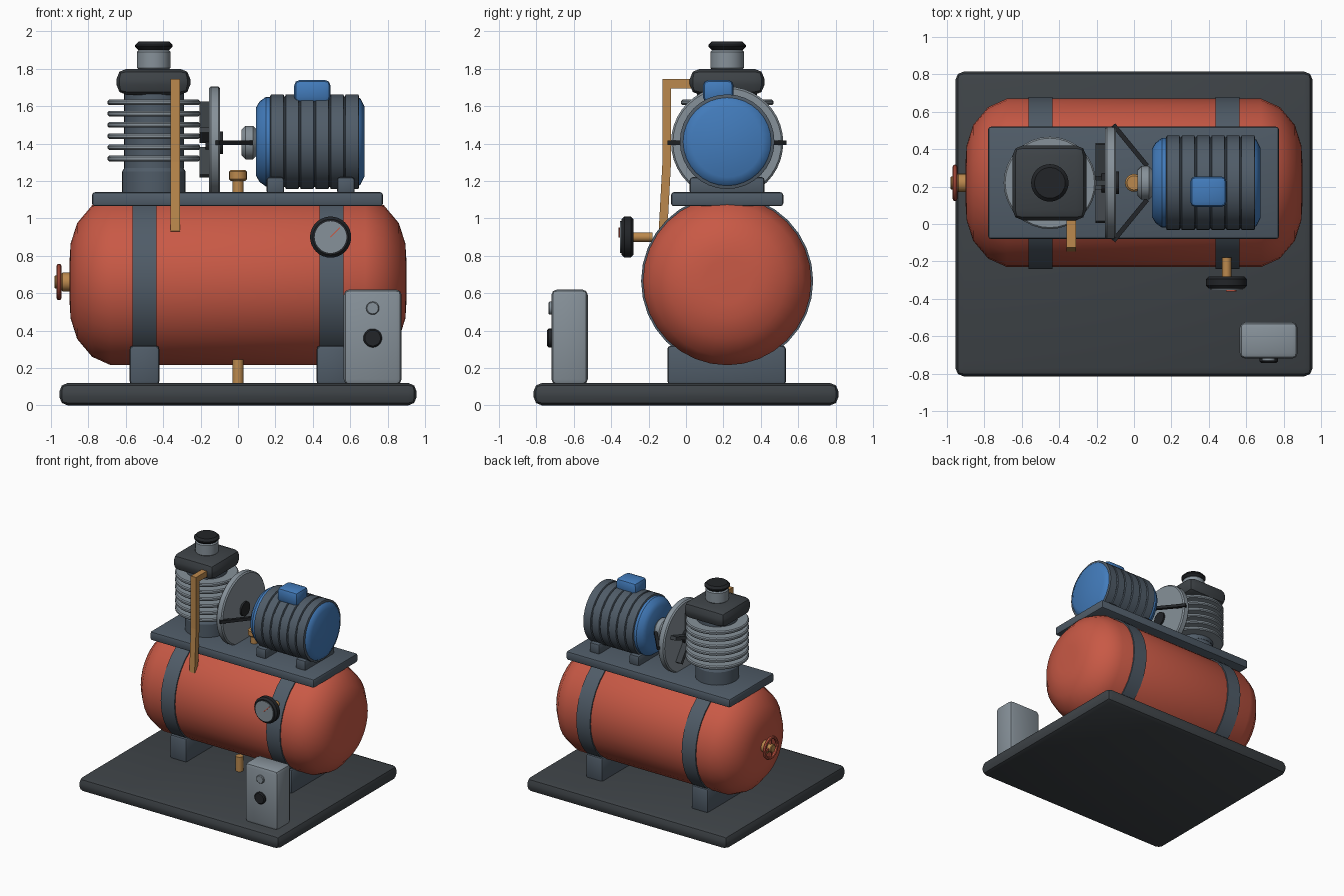
import bpy
import bmesh
from math import cos, sin, pi, radians
from mathutils import Matrix, Vector

if "Cube" in bpy.data.objects:
    bpy.data.objects.remove(bpy.data.objects["Cube"])

parts = []


def material(name, r, g, b):
    m = bpy.data.materials.new(name)
    m.use_nodes = True
    m.diffuse_color = (r, g, b, 1)
    m.node_tree.nodes["Principled BSDF"].inputs["Base Color"].default_value = (r, g, b, 1)
    return m


RED = material("tank red", 0.58, 0.10, 0.06)
SLATE = material("slate grey", 0.08, 0.107, 0.138)
DARK = material("dark grey", 0.048, 0.056, 0.063)
STEEL = material("light steel", 0.24, 0.283, 0.319)
BLUE = material("motor blue", 0.055, 0.2, 0.5)
BRASS = material("brass", 0.5, 0.25, 0.075)
BLACK = material("rubber black", 0.016, 0.018, 0.021)

AXES = {"Z": Matrix(), "X": Matrix.Rotation(pi / 2, 4, "Y"), "Y": Matrix.Rotation(-pi / 2, 4, "X")}


def finish(name, bm, mat):
    bmesh.ops.recalc_face_normals(bm, faces=bm.faces)
    mesh = bpy.data.meshes.new(name)
    bm.to_mesh(mesh)
    bm.free()
    mesh.materials.append(mat)
    obj = bpy.data.objects.new(name, mesh)
    bpy.context.collection.objects.link(obj)
    parts.append(obj)
    return obj


def box(name, x, y, z, mat, bevel=0.0, segments=2):
    """Box from (min, max) ranges with rounded edges."""
    bm = bmesh.new()
    bmesh.ops.create_cube(bm, size=1)
    size = [b - a for a, b in (x, y, z)]
    mid = [(a + b) / 2 for a, b in (x, y, z)]
    bmesh.ops.scale(bm, vec=size, verts=bm.verts)
    bmesh.ops.translate(bm, vec=mid, verts=bm.verts)
    if bevel:
        bmesh.ops.bevel(bm, geom=bm.edges[:], offset=bevel, segments=segments,
                        profile=0.5, affect="EDGES")
    return finish(name, bm, mat)


def lathe(name, profile, axis, centre, mat, sides=32):
    """Solid of revolution; profile holds (distance along axis, radius)."""
    bm = bmesh.new()
    rings = []
    for t, r in profile:
        rings.append([bm.verts.new((r * cos(2 * pi * i / sides), r * sin(2 * pi * i / sides), t))
                      for i in range(sides)])
    for a, b in zip(rings, rings[1:]):
        for i in range(sides):
            j = (i + 1) % sides
            bm.faces.new((a[i], a[j], b[j], b[i]))
    bm.faces.new(rings[0])
    bm.faces.new(rings[-1])
    bmesh.ops.transform(bm, matrix=Matrix.Translation(centre) @ AXES[axis], verts=bm.verts)
    return finish(name, bm, mat)


def disc(name, start, end, r, axis, centre, mat, chamfer=0.0, sides=32):
    """Cylinder with optional chamfered rims."""
    profile = [(start, r), (end, r)]
    if chamfer:
        profile = [(start, r - chamfer), (start + chamfer, r), (end - chamfer, r), (end, r - chamfer)]
    return lathe(name, profile, axis, centre, mat, sides)


def bar(name, p, q, width, thick, mat):
    """Rectangular bar between two points."""
    p, q = Vector(p), Vector(q)
    bm = bmesh.new()
    bmesh.ops.create_cube(bm, size=1)
    bmesh.ops.scale(bm, vec=(width, thick, (q - p).length), verts=bm.verts)
    rot = (q - p).to_track_quat("Z", "Y").to_matrix().to_4x4()
    bmesh.ops.transform(bm, matrix=Matrix.Translation((p + q) / 2) @ rot, verts=bm.verts)
    return finish(name, bm, mat)


CY = 0.22          # shared centre line of tank, pump and motor
TANK_Z = 0.665
SHAFT_Z = 1.405

# Base plate
box("base_plate", (-0.955, 0.955), (-0.815, 0.815), (0, 0.12), DARK, 0.045)

# Tank with domed ends, straps and saddles
dome = [(0.9, 0.12), (0.895, 0.2), (0.86, 0.31), (0.78, 0.405), (0.68, 0.45)]
lathe("tank", [(-t, r) for t, r in dome] + dome[::-1], "X", (0, CY, TANK_Z), RED)
for side, s in (("right", -0.5), ("left", 0.5)):
    disc(side + "_tank_strap", s - 0.065, s + 0.065, 0.46, "X", (0, CY, TANK_Z), SLATE)
    box(side + "_saddle", (s - 0.08, s + 0.08), (-0.1, 0.535), (0.11, 0.32), SLATE, 0.02)

# Deck on top of the tank
box("deck", (-0.78, 0.775), (-0.08, 0.52), (1.065, 1.14), SLATE, 0.015)

# Pump: crankcase, finned cylinder, head, intake
pump = (-0.45, CY, 0)
lathe("crankcase", [(1.13, 0.17), (1.25, 0.17), (1.3, 0.14)], "Z", pump, SLATE)
disc("pump_cylinder", 1.27, 1.68, 0.16, "Z", pump, SLATE)
for i in range(6):
    z = 1.32 + 0.06 * i
    disc("cooling_fin", z - 0.015, z + 0.015, 0.247, "Z", pump, STEEL, 0.008)
box("pump_head", (-0.65, -0.255), (0.02, 0.42), (1.66, 1.8), DARK, 0.055)
disc("air_intake", 1.79, 1.905, 0.09, "Z", pump, STEEL, 0.015)
disc("intake_cap", 1.9, 1.945, 0.1, "Z", pump, BLACK, 0.018)

# Flywheel with hub and fan blades
disc("flywheel", -0.155, -0.095, 0.3, "X", (0, CY, SHAFT_Z), STEEL, 0.01, 40)
disc("flywheel_hub", -0.175, -0.08, 0.06, "X", (0, CY, SHAFT_Z), BLACK)
for i in range(5):
    a = radians(90 + 72 * i)
    d = Vector((0, cos(a), sin(a)))
    c = Vector((-0.165, CY, SHAFT_Z))
    bar("fan_blade", c + d * 0.04, c + d * 0.22, 0.08, 0.03, DARK).name = "fan_blade"

# Drive belt strands and motor pulley
for s in (-1, 1):
    bar("belt_strand", (-0.11, CY + s * 0.31, SHAFT_Z), (0.07, CY + s * 0.09, SHAFT_Z), 0.025, 0.025, BLACK)
disc("motor_pulley", 0.02, 0.1, 0.09, "X", (0, CY, SHAFT_Z), STEEL, 0.02)

# Motor: blue bells, ribbed body, feet and terminal box
motor = (0, CY, 1.41)
lathe("motor_bells", [(0.095, 0.18), (0.115, 0.215), (0.15, 0.24), (0.64, 0.24), (0.655, 0.23), (0.675, 0.19)],
      "X", motor, BLUE)
ribs = []
for i in range(6):
    x = 0.172 + 0.08 * i
    ribs += [(x, 0.243), (x + 0.004, 0.253), (x + 0.071, 0.253), (x + 0.075, 0.243)]
lathe("motor_body", ribs, "X", motor, SLATE)
for s in (0.2, 0.577):
    box("motor_foot", (s - 0.047, s + 0.047), (0.02, 0.42), (1.13, 1.22), SLATE, 0.015)
box("terminal_box", (0.3, 0.495), (0.09, 0.255), (1.62, 1.74), BLUE, 0.03)

# Discharge pipe from pump head into the tank
path = [(-0.335, 0.05, 1.72), (-0.335, -0.103, 1.72), (-0.335, -0.103, 1.3), (-0.335, -0.123, 0.93)]
bar("pipe_top", path[0], (-0.335, -0.126, 1.72), 0.05, 0.05, BRASS)
bar("pipe_drop", path[1], path[2], 0.05, 0.046, BRASS)
bar("pipe_lower", path[2], path[3], 0.05, 0.046, BRASS)

# Relief valve and drain
disc("relief_valve_stem", 1.13, 1.21, 0.03, "Z", (0, CY, 0), BRASS, 0, 16)
disc("relief_valve_cap", 1.2, 1.26, 0.048, "Z", (0, CY, 0), BRASS, 0.01, 16)
disc("drain_pipe", 0.11, 0.245, 0.03, "Z", (0, 0.02, 0), BRASS, 0, 16)

# Pressure gauge
gauge = (0.495, 0, 0.9)
disc("gauge_stem", -0.3, -0.18, 0.025, "Y", gauge, BRASS, 0, 16)
disc("gauge_case", -0.345, -0.28, 0.11, "Y", gauge, BLACK, 0.015)
disc("gauge_face", -0.352, -0.343, 0.085, "Y", gauge, STEEL)
bar("gauge_needle", (0.495, -0.354, 0.9), (0.545, -0.354, 0.95), 0.012, 0.006, RED)

# Outlet valve with handwheel
valve = (0, CY, 0.66)
disc("valve_body", -0.945, -0.88, 0.05, "X", valve, BRASS, 0.006, 16)
disc("valve_stem", -0.982, -0.93, 0.035, "X", valve, BRASS, 0.005, 16)
wheel_ring = []
bm = bmesh.new()
bmesh.ops.create_circle(bm, segments=8, radius=0.013,
                        matrix=Matrix.Translation((-0.957, CY + 0.085, 0.66)) @ AXES["Z"])
bmesh.ops.spin(bm, geom=bm.verts[:] + bm.edges[:], cent=valve[:1] + (CY, 0.66), axis=(1, 0, 0),
               angle=2 * pi, steps=24, use_merge=True)
finish("handwheel_rim", bm, RED)
for d in (Vector((0, 1, 0)), Vector((0, 0, 1))):
    c = Vector((-0.957, CY, 0.66))
    bar("handwheel_spoke", c - d * 0.085, c + d * 0.085, 0.016, 0.016, RED)

# Control box with two buttons
box("control_box", (0.565, 0.875), (-0.72, -0.525), (0.11, 0.62), STEEL, 0.03)
disc("start_button", -0.735, -0.71, 0.035, "Y", (0.72, 0, 0.52), STEEL, 0.005, 20)
disc("stop_knob", -0.742, -0.71, 0.05, "Y", (0.72, 0, 0.36), BLACK, 0.008, 20)

# Smooth shading with sharp edges kept
bpy.ops.object.select_all(action="DESELECT")
for obj in parts:
    obj.select_set(True)
bpy.context.view_layer.objects.active = parts[0]
bpy.ops.object.shade_smooth_by_angle(angle=radians(30))
